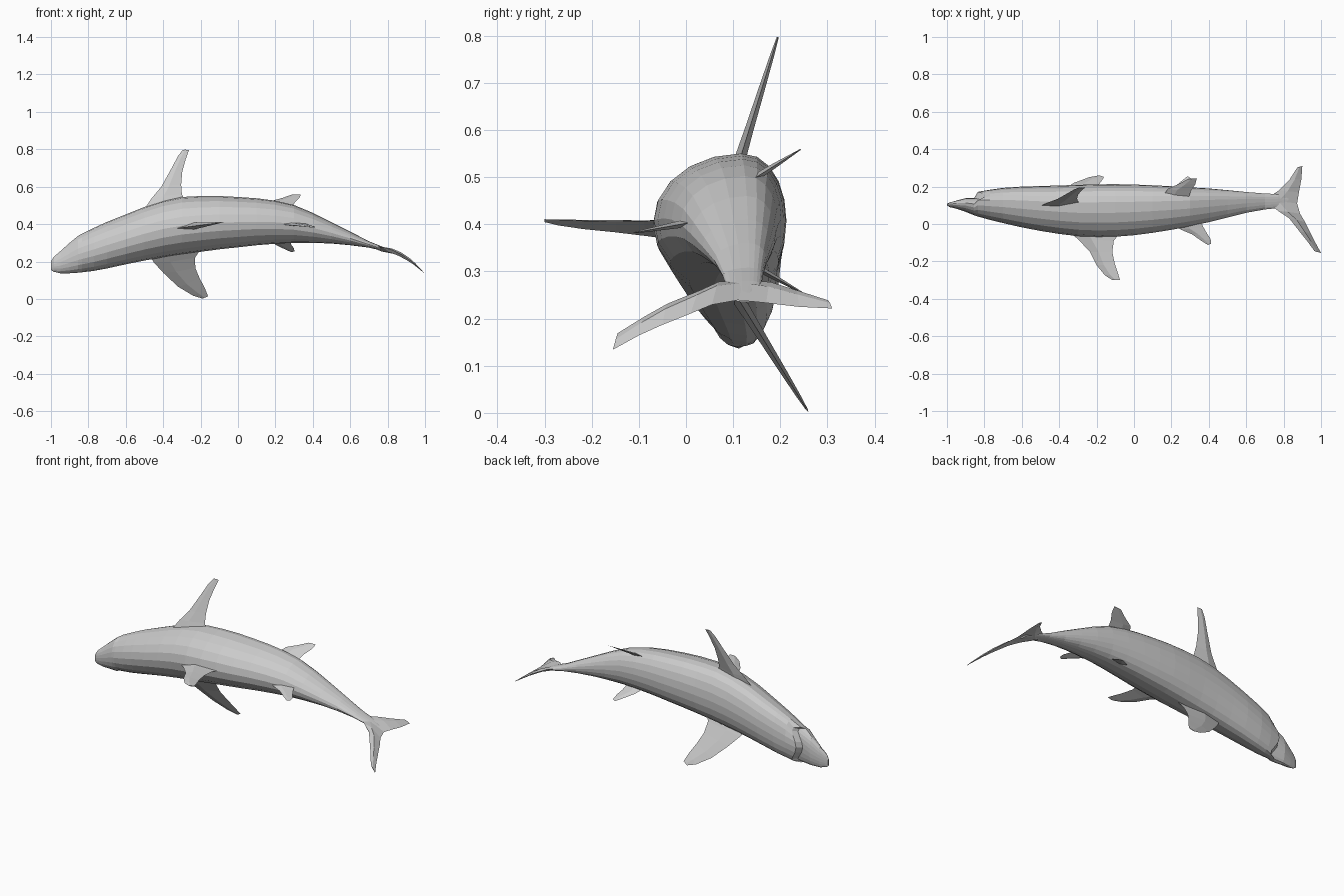
import bpy
import bmesh
import math
from mathutils import Vector

default_cube = bpy.data.objects.get("Cube")
if default_cube:
    bpy.data.objects.remove(default_cube, do_unlink=True)

SIDES = 20
grey = bpy.data.materials.new("skin_grey")
grey.use_nodes = True
grey.diffuse_color = (0.6, 0.6, 0.6, 1)
grey.node_tree.nodes["Principled BSDF"].inputs["Base Color"].default_value = grey.diffuse_color


def loft(name, rings):
    """Skin a list of equal closed rings and cap both ends."""
    bm = bmesh.new()
    loops = [[bm.verts.new(point) for point in ring] for ring in rings]
    count = len(loops[0])
    for first, second in zip(loops, loops[1:]):
        for i in range(count):
            j = (i + 1) % count
            bm.faces.new((first[i], first[j], second[j], second[i]))
    bm.faces.new(loops[0])
    bm.faces.new(loops[-1])
    bmesh.ops.recalc_face_normals(bm, faces=bm.faces)
    mesh = bpy.data.meshes.new(name)
    bm.to_mesh(mesh)
    bm.free()
    mesh.materials.append(grey)
    obj = bpy.data.objects.new(name, mesh)
    bpy.context.collection.objects.link(obj)
    return obj


def body_ring(x, back, belly, bottom, top, mouth=0.0):
    """Cross-section with a narrow back and a fuller, flatter belly."""
    widest = back + 0.66 * (belly - back)
    middle = (bottom + top) / 2
    ring = []
    for i in range(SIDES):
        angle = math.tau * i / SIDES
        c, s = math.cos(angle), math.sin(angle)
        if c > 0:
            # the mouth line curves backwards away from the belly centre
            shift = mouth * 4 * c * (1 - c)
            y = widest + (belly - widest) * c ** 0.9
        else:
            shift = 0
            y = widest + (widest - back) * c
        ring.append((x + shift, y, middle + s * (top - bottom) / 2))
    return ring


def blade(name, stations, place, thickness, taper):
    """Thin lens-section fin from pairs of leading and trailing edge points."""
    edges = [(Vector(place(*s[:2])), Vector(place(*s[2:]))) for s in stations]
    rings = []
    for i, (lead, trail) in enumerate(edges):
        before, after = edges[max(i - 1, 0)], edges[min(i + 1, len(edges) - 1)]
        span = after[0] + after[1] - before[0] - before[1]
        normal = (trail - lead).cross(span).normalized()
        half = normal * thickness * taper(i / (len(edges) - 1))
        crest = lead.lerp(trail, 0.4)
        rings.append([lead, crest + half, trail, crest - half])
    return loft(name, rings)


def to_tip(t):
    return 1 - 0.85 * t


def both_ends(t):
    return 0.15 + 0.85 * math.sin(math.pi * t)


# Body: x, back y, belly y, bottom z, top z, mouth curve
body_sections = [
    (-1, .1, .108, .155, .2),
    (-.985, .09, .115, .145, .225),
    (-.95, .082, .125, .137, .255),
    (-.9, .065, .138, .137, .3),
    (-.855, .047, .138, .14, .337, .04),
    (-.835, .04, .172, .142, .348, .04),
    (-.77, .022, .183, .15, .38),
    (-.7, .005, .193, .163, .412),
    (-.6, -.018, .2, .185, .452),
    (-.5, -.037, .203, .205, .492),
    (-.4, -.053, .206, .223, .525),
    (-.3, -.065, .209, .238, .545),
    (-.2, -.07, .212, .252, .55),
    (-.1, -.068, .213, .265, .55),
    (0, -.06, .211, .276, .545),
    (.1, -.047, .207, .287, .538),
    (.2, -.031, .202, .295, .525),
    (.3, -.012, .196, .3, .502),
    (.4, .01, .19, .3, .46),
    (.5, .035, .181, .296, .41),
    (.6, .06, .171, .287, .36),
    (.7, .078, .163, .274, .308),
    (.77, .085, .16, .258, .28),
    (.85, .1, .14, .235, .245),
]
loft("body", [body_ring(*section) for section in body_sections])

# Large side fins, sweeping out and towards the belly
blade("upper_side_fin", [
    (-.5, .48, -.28, .52),
    (-.46, .54, -.3, .56),
    (-.41, .6, -.304, .61),
    (-.36, .69, -.298, .68),
    (-.32, .765, -.28, .745),
    (-.295, .797, -.262, .797),
], lambda x, z: (x, .115 + .31 * (z - .54), z), .014, to_tip)

blade("lower_side_fin", [
    (-.48, .245, -.2, .265),
    (-.45, .195, -.23, .22),
    (-.4, .14, -.228, .165),
    (-.32, .065, -.205, .11),
    (-.24, .017, -.178, .06),
    (-.19, .002, -.16, .015),
], lambda x, z: (x, .115 + .62 * (.235 - z), z), .014, to_tip)

# Fins along the back
blade("main_back_fin", [
    (-.38, -.02, -.07, -.04),
    (-.3, -.08, -.108, -.09),
    (-.235, -.15, -.116, -.15),
    (-.2, -.22, -.102, -.215),
    (-.155, -.275, -.085, -.265),
    (-.115, -.3, -.075, -.3),
], lambda x, y: (x, y, .41 + .13 * (x + .08)), .02, to_tip)

blade("rear_back_fin", [
    (.2, .01, .35, .03),
    (.25, -.03, .37, -.015),
    (.31, -.055, .39, -.05),
    (.36, -.09, .41, -.08),
    (.395, -.112, .412, -.105),
], lambda x, y: (x, y, .402 + .18 * y), .009, to_tip)

# Small rear side fins
blade("upper_rear_fin", [
    (.15, .495, .29, .49),
    (.18, .524, .305, .518),
    (.24, .541, .328, .54),
    (.29, .558, .336, .559),
], lambda x, z: (x, .165 + 1.6 * (z - .51), z), .008, to_tip)

blade("lower_rear_fin", [
    (.17, .315, .28, .315),
    (.2, .29, .285, .29),
    (.245, .268, .298, .272),
    (.285, .25, .302, .255),
], lambda x, z: (x, .165 + 1.8 * (.3 - z), z), .008, to_tip)

# Tail fin: one curved sheet running from the short lobe to the long lobe
blade("tail_fin", [
    (.873, .302, .9, .31),
    (.83, .235, .895, .24),
    (.775, .18, .882, .17),
    (.7, .13, .872, .11),
    (.77, .07, .888, .055),
    (.83, .03, .915, .01),
    (.885, -.04, .945, -.05),
    (.925, -.09, .97, -.1),
    (.965, -.145, 1, -.155),
], lambda x, y: (x, y, .283 - 1.9 * (x - .72) ** 2), .012, both_ends)
